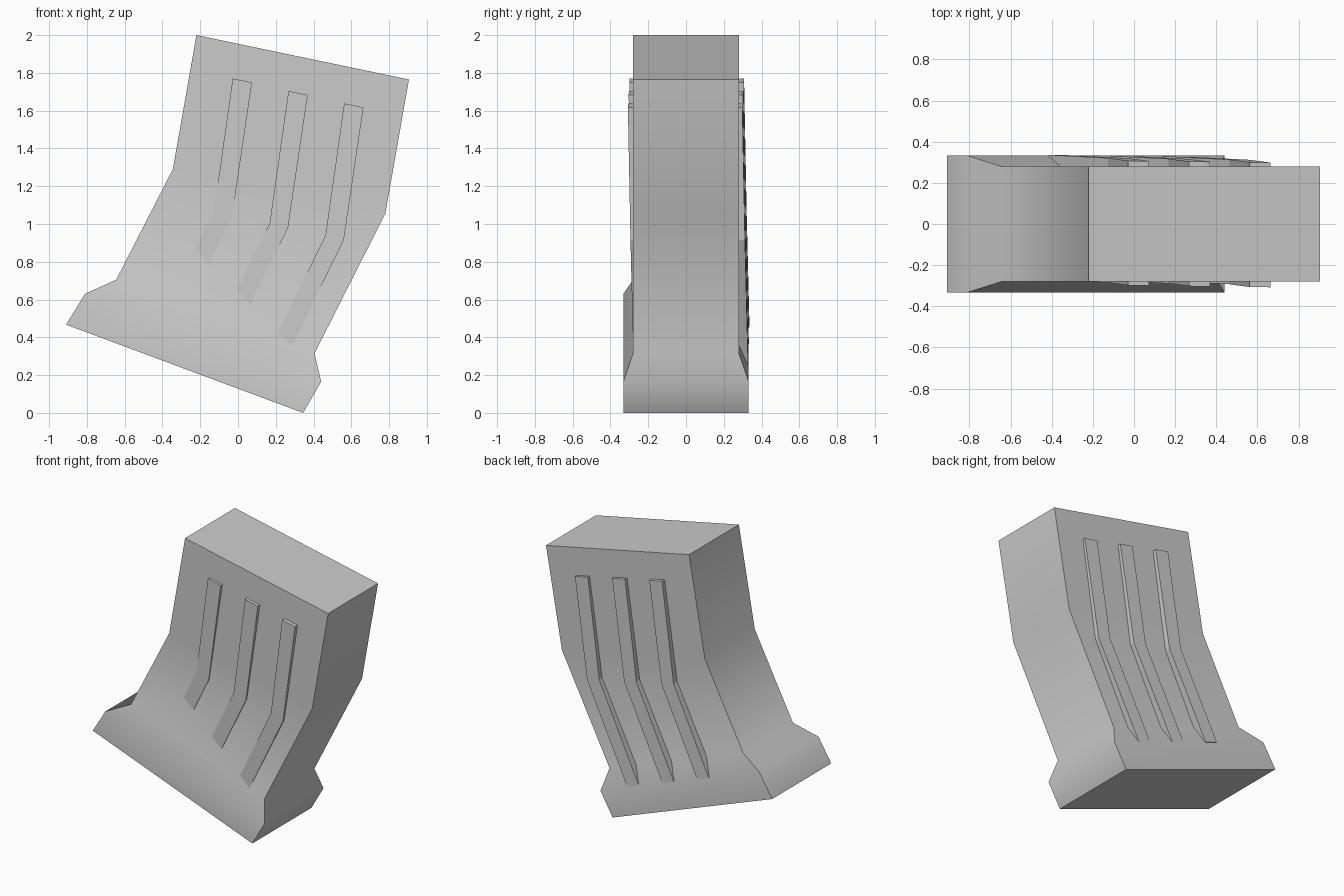
import bpy

if "Cube" in bpy.data.objects:
    bpy.data.objects.remove(bpy.data.objects["Cube"])


def make_object(name, verts, faces, smooth=False):
    mesh = bpy.data.meshes.new(name)
    mesh.from_pydata(verts, [], faces)
    mesh.update()
    obj = bpy.data.objects.new(name, mesh)
    bpy.context.collection.objects.link(obj)
    if smooth:
        bpy.ops.object.select_all(action='DESELECT')
        obj.select_set(True)
        bpy.context.view_layer.objects.active = obj
        bpy.ops.object.shade_smooth_by_angle(angle=0.78)
    return obj


def loft(rings):
    """Join four-cornered rings into a closed, bottom-to-top block."""
    verts = [v for ring in rings for v in ring]
    n = len(rings)
    faces = [(3, 2, 1, 0), tuple(range(4 * n - 4, 4 * n))]
    for i in range(n - 1):
        for j in range(4):
            k = (j + 1) % 4
            faces.append((4 * i + j, 4 * i + k, 4 * i + 4 + k, 4 * i + 4 + j))
    return verts, faces


# Leaning body with flared foot: left edge, right edge, half depth
sections = [
    ((-0.91, 0.467), (0.345, 0.0), 0.332),
    ((-0.81, 0.63), (0.44, 0.165), 0.332),
    ((-0.645, 0.705), (0.405, 0.315), 0.28),
    ((-0.345, 1.29), (0.78, 1.055), 0.28),
    ((-0.22, 2.0), (0.905, 1.765), 0.28),
]
rings = [[(l[0], -h, l[1]), (r[0], -h, r[1]), (r[0], h, r[1]), (l[0], h, l[1])]
         for l, r, h in sections]
make_object("body", *loft(rings), smooth=True)


# Bent ribs pass right through the body, set slightly askew in depth
def foot_point(p):
    d = (p[1] - 0.33 + 0.371 * p[0]) / 1.182
    return (p[0] - 0.49 * d, p[1] - d)


def rib_depth(p, side):
    return side * 0.303 + 0.023 - 0.0168 * (p[0] + p[1] - 0.64)


for i in range(3):
    dx, dz = -0.295 * i, 0.066 * i
    bend = [(0.463 + dx, 0.94 + dz), (0.56 + dx, 0.915 + dz)]
    top = [(0.562 + dx, 1.638 + dz), (0.664 + dx, 1.617 + dz)]
    foot = [foot_point(p) for p in bend]
    rings = []
    for l, r in (foot, bend, top):
        rings.append([(p[0], rib_depth(p, s), p[1])
                      for p, s in ((l, -1), (r, -1), (r, 1), (l, 1))])
    make_object(f"rib_{i + 1}", *loft(rings))
